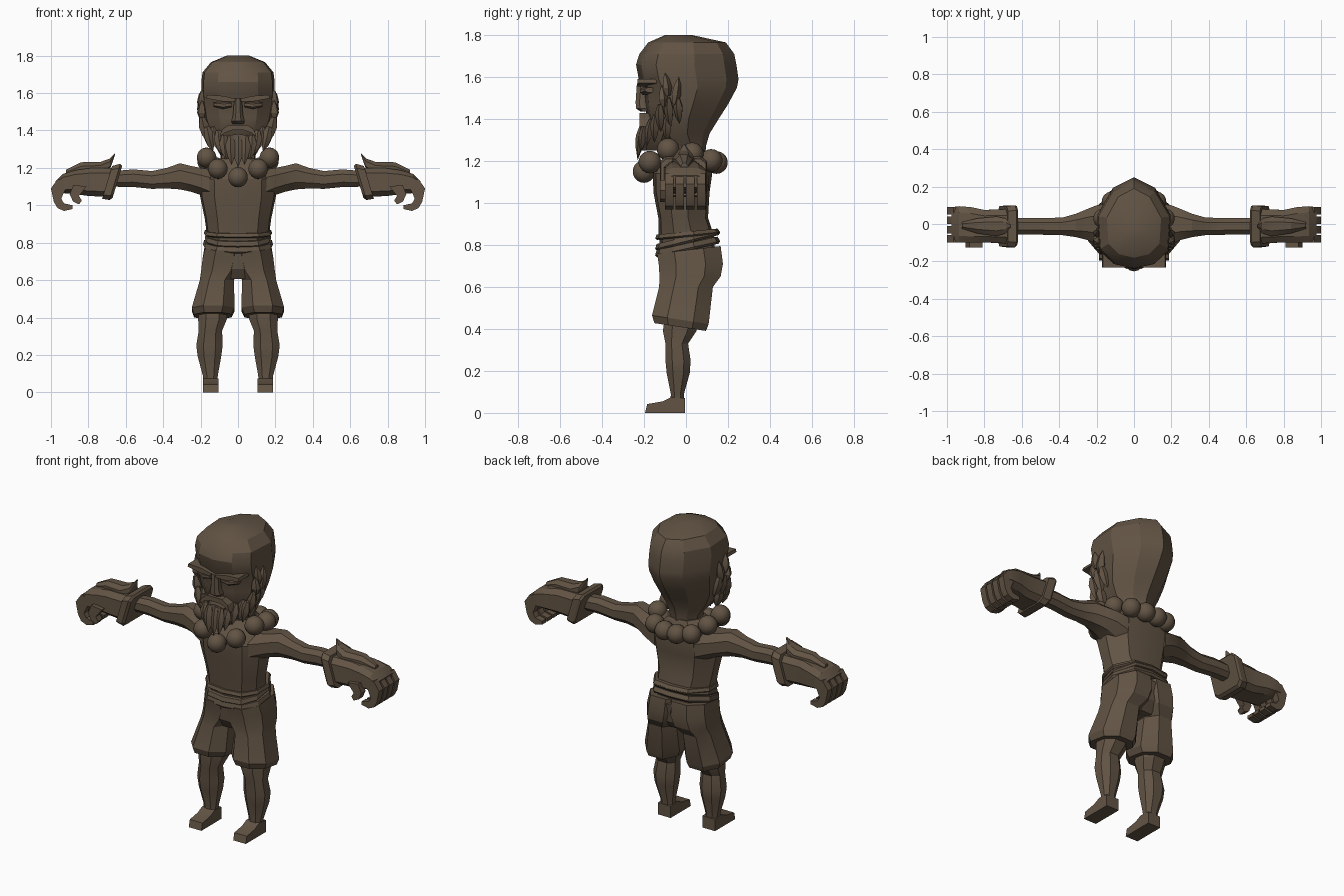
import bpy, bmesh, math
from mathutils import Vector

brown = bpy.data.materials.new("dark brown")
brown.diffuse_color = (0.122, 0.088, 0.058, 1)


def make(name, bm, mirror=False, angle=25):
    bmesh.ops.recalc_face_normals(bm, faces=bm.faces)
    me = bpy.data.meshes.new(name)
    bm.to_mesh(me)
    bm.free()
    me.materials.append(brown)
    ob = bpy.data.objects.new(name, me)
    bpy.context.collection.objects.link(ob)
    bpy.ops.object.select_all(action='DESELECT')
    ob.select_set(True)
    bpy.context.view_layer.objects.active = ob
    bpy.ops.object.shade_smooth_by_angle(angle=math.radians(angle))
    if mirror:
        ob.modifiers.new("mirror", 'MIRROR').use_mirror_merge = False
    return ob


def loft(name, rings, mirror=False):
    """Skin a list of equal-length rings and cap both ends."""
    bm = bmesh.new()
    vs = [[bm.verts.new(p) for p in r] for r in rings]
    n = len(rings[0])
    for a, b in zip(vs, vs[1:]):
        for i in range(n):
            bm.faces.new((a[i], a[(i + 1) % n], b[(i + 1) % n], b[i]))
    bm.faces.new(vs[0])
    bm.faces.new(vs[-1])
    return make(name, bm, mirror)


def plate(name, outline, y0, y1, mirror=False):
    """Outline in x,z extruded along y."""
    return loft(name, [[(x, y, z) for x, z in outline] for y in (y0, y1)], mirror)


HEAD = [(0, 0), (.55, .05), (.94, .2), (1, .58), (.58, .88), (0, 1)]
BODY = [(0, 0), (.62, .05), (.95, .28), (1, .6), (.62, .95), (0, 1)]


def oval(shape, z, w, yf, yb, tilt=0):
    half = [(u * w, yf + v * (yb - yf)) for u, v in shape]
    pts = half + [(-x, y) for x, y in half[-2:0:-1]]
    return [(x, y, z + tilt * y) for x, y in pts]


def octo(a0, a1, b0, b1, c=.27):
    da, db = (a1 - a0) * c, (b1 - b0) * c
    return [(a0 + da, b0), (a1 - da, b0), (a1, b0 + db), (a1, b1 - db),
            (a1 - da, b1), (a0 + da, b1), (a0, b1 - db), (a0, b0 + db)]


def zring(z, x0, x1, y0, y1, tilt=0):
    return [(x, y, z + tilt * y) for x, y in octo(x0, x1, y0, y1)]


def xring(x, y0, y1, z0, z1, shear=0, c=.27):
    zm = (z0 + z1) / 2
    return [(x + shear * (z - zm), y, z) for y, z in octo(y0, y1, z0, z1, c)]


def lock(name, root, tip, r, flat=.6, mirror=False):
    """Pointed hair lock: five-sided spindle from root to tip."""
    a, b = Vector(root), Vector(tip)
    d = (b - a).normalized()
    side = d.cross(Vector((0.3, 1, 0))).normalized()
    other = d.cross(side)
    rings = []
    for t, s in ((0, .45), (.35, 1), (.72, .7), (1, .05)):
        c = a.lerp(b, t)
        rings.append([c + side * math.cos(k * math.tau / 5) * r * s
                      + other * math.sin(k * math.tau / 5) * r * s * flat for k in range(5)])
    loft(name, rings, mirror)


# Head and neck
loft("head", [oval(HEAD, *r) for r in (
    (1.18, .085, -.07, .09), (1.27, .095, -.07, .095), (1.33, .13, -.14, .112),
    (1.40, .162, -.185, .155), (1.47, .18, -.197, .20), (1.55, .192, -.203, .243),
    (1.59, .195, -.225, .25), (1.66, .196, -.238, .24), (1.71, .19, -.222, .23),
    (1.765, .145, -.18, .19), (1.80, .06, -.10, .03))])

# Face: brows, closed eyes, nose
plate("brow", [(.015, 1.555), (.08, 1.555), (.17, 1.572), (.165, 1.59), (.08, 1.585), (.015, 1.57)],
      -.232, -.14, True)
loft("eyelid", [xring(.035, -.215, -.18, 1.525, 1.55), xring(.08, -.218, -.17, 1.515, 1.553),
                xring(.13, -.195, -.15, 1.527, 1.55)], True)
loft("nose", [zring(1.435, -.03, .03, -.215, -.17), zring(1.45, -.036, .036, -.238, -.17),
              zring(1.48, -.027, .027, -.24, -.17), zring(1.57, -.02, .02, -.234, -.17)])

# Moustache, lower lip and beard
plate("moustache", [(-.10, 1.365), (-.085, 1.405), (-.05, 1.43), (.05, 1.43), (.085, 1.405),
                    (.10, 1.365), (.07, 1.388), (.03, 1.402), (-.03, 1.402), (-.07, 1.388)],
      -.222, -.14)
plate("lower_lip", [(-.055, 1.372), (0, 1.382), (.055, 1.372), (.04, 1.352), (-.04, 1.352)], -.212, -.14)
loft("beard_core", [oval(HEAD, 1.25, .05, -.215, -.08), oval(HEAD, 1.30, .10, -.225, -.04),
                    oval(HEAD, 1.36, .125, -.205, -.02)])
lock("beard_lock_middle", (0, -.21, 1.37), (0, -.23, 1.205), .03)
for i, (x, y, top, tip) in enumerate(((.04, -.21, 1.37, 1.218), (.075, -.195, 1.375, 1.245),
                                      (.105, -.165, 1.40, 1.275), (.13, -.135, 1.42, 1.30))):
    lock(f"beard_lock_{i + 1}", (x, y, top), (x * .85, y - .02, tip), .031, .7, True)

# Sideburn locks
for i, (y0, z0, y1, z1) in enumerate((
        (-.085, 1.51, -.10, 1.62), (-.055, 1.47, -.035, 1.60), (-.105, 1.46, -.115, 1.56),
        (-.04, 1.50, -.03, 1.38), (-.085, 1.50, -.075, 1.36), (-.125, 1.47, -.12, 1.34),
        (-.09, 1.41, -.09, 1.29), (-.145, 1.42, -.15, 1.29))):
    x = .192 if z0 > 1.45 else .165
    lock(f"sideburn_{i + 1}", (x, y0, z0), (x - (.03 if z1 < z0 else 0), y1, z1), .03, .8, True)

# Torso
loft("torso", [oval(BODY, *r) for r in (
    (.72, .16, -.11, .14), (.84, .166, -.13, .135), (.93, .178, -.132, .105),
    (1.05, .203, -.155, .112), (1.14, .205, -.158, .125), (1.20, .17, -.12, .115),
    (1.25, .10, -.08, .09))])

# Sash wraps, higher at the back
for i, (z, h, w, tilt) in enumerate(((.772, .035, .187, .22), (.808, .032, .178, .25), (.838, .025, .183, .1))):
    loft(f"sash_{i + 1}", [oval(BODY, z, w - .008, -.138, .155, tilt), oval(BODY, z + h * .3, w, -.147, .163, tilt),
                           oval(BODY, z + h, w - .006, -.14, .15, tilt)])

# Shorts
loft("shorts_leg", [
    zring(.775, -.04, .178, -.138, .165, .12), zring(.71, -.04, .19, -.13, .176),
    zring(.65, -.02, .197, -.126, .165), zring(.60, .022, .204, -.128, .128),
    zring(.44, .018, .247, -.162, .108, -.15), zring(.405, .035, .235, -.15, .095, -.15)], True)
loft("shorts_seat", [zring(.605, -.08, .08, -.09, .10), zring(.66, -.10, .10, -.125, .15),
                     zring(.77, -.10, .10, -.136, .165)])

# Legs and feet
loft("leg", [zring(*r) for r in (
    (.05, .11, .185, -.075, -.008), (.09, .108, .188, -.072, -.01), (.19, .09, .215, -.092, .018),
    (.25, .082, .223, -.098, .022), (.33, .085, .21, -.098, .01), (.39, .06, .213, -.11, .05),
    (.46, .06, .21, -.10, .06))], True)
foot_side = [(-.195, 0), (-.005, 0), (-.005, .07), (-.07, .075), (-.11, .055), (-.185, .042)]
loft("foot", [[(x, y, z) for y, z in foot_side] for x in (.105, .188)], True)

# Arms
loft("arm", [xring(*r) for r in (
    (.13, -.125, .11, 1.02, 1.19), (.20, -.105, .10, 1.055, 1.20), (.25, -.085, .08, 1.072, 1.21),
    (.31, -.07, .055, 1.085, 1.225), (.38, -.06, .035, 1.09, 1.20), (.46, -.058, .032, 1.088, 1.183),
    (.56, -.056, .032, 1.098, 1.192), (.70, -.055, .035, 1.10, 1.18))], True)

# Gauntlets: cuff, glove, flared back plate
loft("cuff", [xring(x, y0, y1, z0, z1, -.3, .12) for x, y0, y1, z0, z1 in (
    (.645, -.115, .095, 1.04, 1.21), (.658, -.125, .10, 1.028, 1.222), (.70, -.12, .095, 1.035, 1.21))], True)
loft("glove", [xring(.68, -.105, .08, 1.045, 1.20, -.25, .18), xring(.80, -.098, .075, 1.05, 1.198, 0, .18),
               xring(.87, -.10, .09, 1.06, 1.188, 0, .18), xring(.935, -.10, .095, 1.065, 1.168, 0, .18),
               xring(.975, -.095, .09, 1.075, 1.13, 0, .18)], True)
loft("gauntlet_plate", [xring(.657, -.015, -.005, 1.272, 1.28), xring(.685, -.05, .03, 1.19, 1.25),
                        xring(.735, -.065, .04, 1.16, 1.232), xring(.84, -.05, .03, 1.15, 1.23),
                        xring(.92, -.025, .01, 1.14, 1.19)], True)

# Curled fingers and thumb
curl = [(.90, 1.13), (.965, 1.14), (1.0, 1.09), (.985, 1.02), (.965, .985), (.93, .97),
        (.885, .98), (.885, 1.0), (.93, 1.01), (.945, 1.035), (.93, 1.07)]
for i, y in enumerate((-.08, -.03, .02, .072)):
    plate(f"finger_{i + 1}", curl, y - .02, y + .02, True)
plate("thumb", [(.81, 1.10), (.88, 1.11), (.90, 1.06), (.882, 1.02), (.85, 1.005), (.835, 1.025),
                (.85, 1.05)], -.125, -.085, True)

# Bead necklace
beads = [(0, -.20, 1.15), (.108, -.172, 1.195), (.168, -.085, 1.255),
         (.165, .03, 1.235), (.12, .12, 1.203), (.04, .145, 1.193)]
for i, p in enumerate(beads):
    bm = bmesh.new()
    bmesh.ops.create_uvsphere(bm, u_segments=14, v_segments=9, radius=.054)
    bmesh.ops.translate(bm, verts=bm.verts, vec=p)
    make(f"bead_{i + 1}", bm, mirror=p[0] > 0, angle=40)
